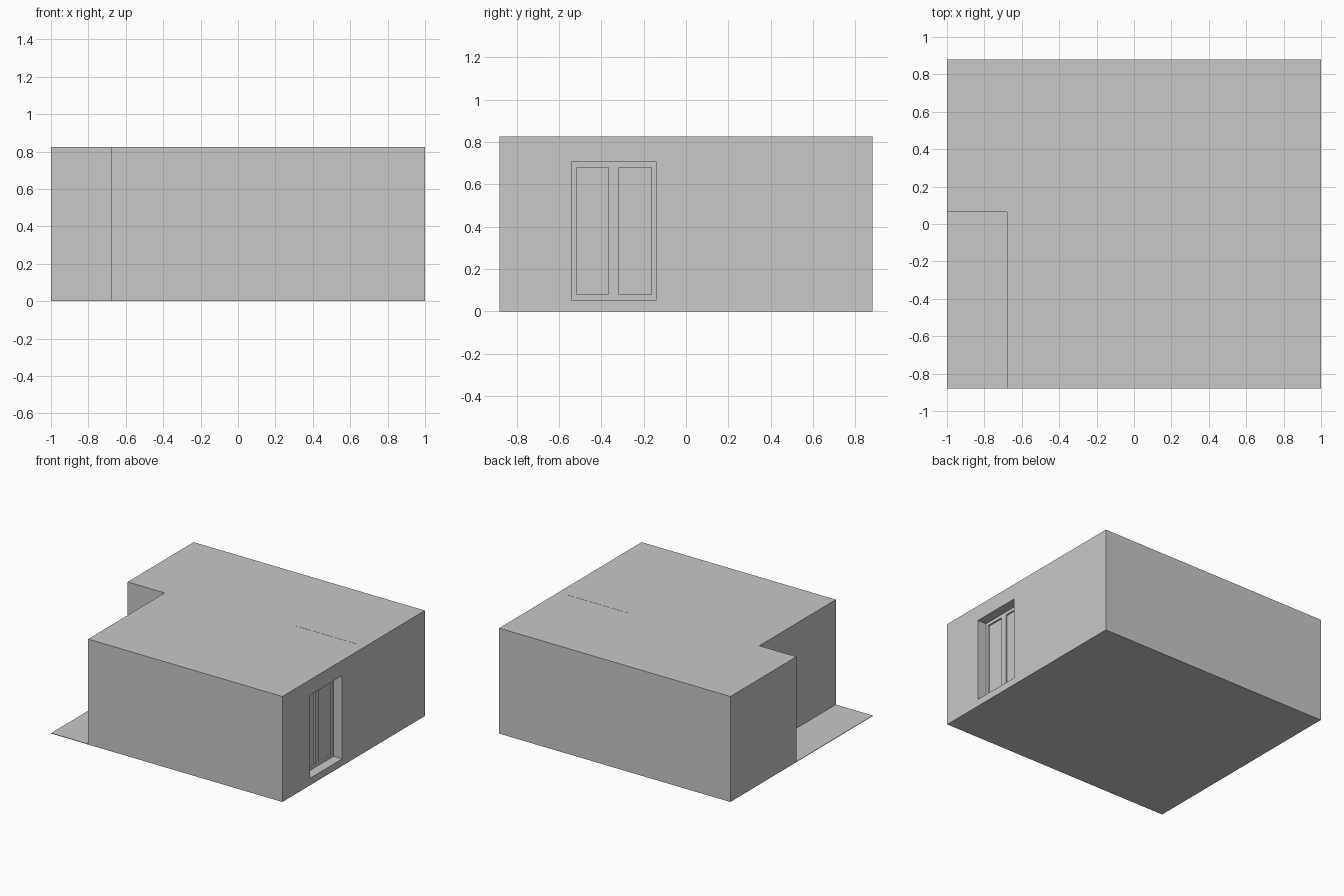
import bpy
import bmesh

cube = bpy.data.objects.get("Cube")
if cube:
    bpy.data.objects.remove(cube, do_unlink=True)

# Single plaster grey
GREY = (0.58, 0.58, 0.58, 1.0)
plaster = bpy.data.materials.new("plaster_grey")
plaster.use_nodes = True
plaster.diffuse_color = GREY
plaster.node_tree.nodes["Principled BSDF"].inputs["Base Color"].default_value = GREY

X, Y, TOP = 1.0, 0.88, 0.825
FLOOR = 0.004


def add_object(name, bm):
    bmesh.ops.recalc_face_normals(bm, faces=bm.faces)
    mesh = bpy.data.meshes.new(name)
    bm.to_mesh(mesh)
    bm.free()
    mesh.materials.append(plaster)
    obj = bpy.data.objects.new(name, mesh)
    bpy.context.collection.objects.link(obj)
    return obj


def prism(name, outline, z0, z1):
    """Extrude a plan outline from z0 up to z1."""
    bm = bmesh.new()
    base = bm.faces.new([bm.verts.new((x, y, z0)) for x, y in outline])
    top = bmesh.ops.extrude_face_region(bm, geom=[base])["geom"]
    verts = [v for v in top if isinstance(v, bmesh.types.BMVert)]
    bmesh.ops.translate(bm, verts=verts, vec=(0, 0, z1 - z0))
    return add_object(name, bm)


def box(name, x, y, z):
    return prism(name, [(x[0], y[0]), (x[1], y[0]), (x[1], y[1]), (x[0], y[1])], *z)


def cut(target, name, x, y, z):
    """Subtract a box from the target."""
    cutter = box(name, x, y, z)
    cutter.hide_render = True
    cutter.hide_set(True)
    mod = target.modifiers.new(name, "BOOLEAN")
    mod.operation = "DIFFERENCE"
    mod.solver = "EXACT"
    mod.object = cutter
    bpy.context.view_layer.objects.active = target
    bpy.ops.object.modifier_apply(modifier=mod.name)
    bpy.data.objects.remove(cutter, do_unlink=True)


# Thin full-size floor, exposed in the entrance corner
box("floor_slab", (-X, X), (-Y, Y), (0, FLOOR))

# Main building with the front right corner stepped back
NOTCH_X, NOTCH_Y = -0.68, 0.065
building = prism("building_shell", [
    (NOTCH_X, -Y), (X, -Y), (X, Y), (-X, Y), (-X, NOTCH_Y), (NOTCH_X, NOTCH_Y),
], FLOOR, TOP)

# Window opening in the left wall, with its frame set back
RECESS = 0.075
cut(building, "window_opening", (X - RECESS, X + 0.1), (-0.54, -0.14), (0.055, 0.705))

# Two panes sunk slightly into the frame
for side, span in (("front", (-0.515, -0.365)), ("back", (-0.318, -0.162))):
    cut(building, side + "_pane", (X - RECESS - 0.012, X - RECESS + 0.05), span, (0.08, 0.68))

# Top edge of the inner partition, showing as a hairline on the roof
box("partition_top", (0.4, 0.92), (0.143, 0.149), (TOP - 0.02, TOP + 0.001))
